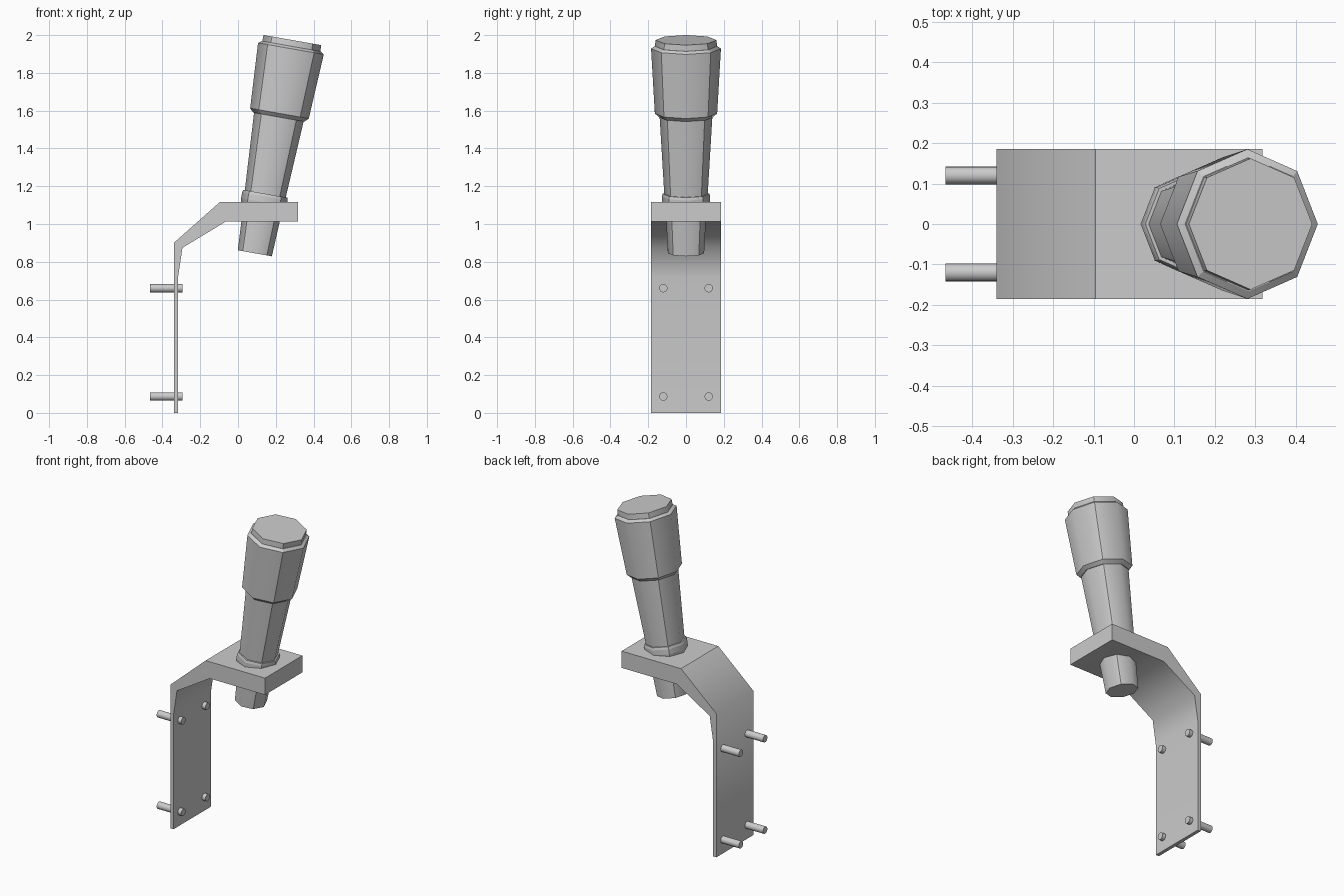
import bpy, bmesh
from math import cos, sin, pi, radians
from mathutils import Matrix

if "Cube" in bpy.data.objects:
    bpy.data.objects.remove(bpy.data.objects["Cube"])

AXIS = Matrix.Translation((0.089, 0, 0.845)) @ Matrix.Rotation(radians(10), 4, 'Y')


def finish(name, bm, matrix=Matrix()):
    bmesh.ops.recalc_face_normals(bm, faces=bm.faces)
    for f in bm.faces:
        f.smooth = True
    bm.transform(matrix)
    me = bpy.data.meshes.new(name)
    bm.to_mesh(me)
    bm.free()
    ob = bpy.data.objects.new(name, me)
    bpy.context.collection.objects.link(ob)
    return ob


def octagon_part(name, profile):
    """Eight-sided turned part from (height, radius) rings; diagonal edges are hard."""
    bm = bmesh.new()
    rings = [[bm.verts.new((0.955 * r * cos(i * pi / 4), r * sin(i * pi / 4), t))
              for i in range(8)] for t, r in profile]
    for a, b in zip(rings, rings[1:]):
        for i in range(8):
            j = (i + 1) % 8
            bm.faces.new((a[i], a[j], b[j], b[i]))
    bm.faces.new(rings[0])
    bm.faces.new(rings[-1])
    for e in bm.edges:
        e.smooth = False
    for a, b in zip(rings, rings[1:]):
        for i in range(0, 8, 2):
            bm.edges.get((a[i], b[i])).smooth = True
    return finish(name, bm, AXIS)


# Bent wall bracket
profile = [(-0.34, 0), (-0.34, 0.9), (-0.095, 1.117), (0.317, 1.117), (0.317, 1.012),
           (-0.066, 1.012), (-0.294, 0.874), (-0.318, 0.715), (-0.318, 0)]
bm = bmesh.new()
face = bm.faces.new([bm.verts.new((x, -0.185, z)) for x, z in profile])
ext = bmesh.ops.extrude_face_region(bm, geom=[face])
bmesh.ops.translate(bm, vec=(0, 0.37, 0),
                    verts=[v for v in ext['geom'] if isinstance(v, bmesh.types.BMVert)])
bm.normal_update()
bmesh.ops.recalc_face_normals(bm, faces=bm.faces)
for e in bm.edges:
    top_crease = all(abs(v.co.x + 0.095) < 1e-4 for v in e.verts)
    e.smooth = e.calc_face_angle(0) < radians(60) and not top_crease
finish("wall_bracket", bm)

# Four mounting pins through the upright plate
for row, z in (("lower", 0.087), ("upper", 0.66)):
    for side, y in (("front", -0.12), ("back", 0.12)):
        bm = bmesh.new()
        bmesh.ops.create_cone(bm, cap_ends=True, segments=16, radius1=0.022,
                              radius2=0.022, depth=0.17)
        for e in bm.edges:
            e.smooth = e.calc_face_angle(0) < radians(40)
        finish(f"{row}_{side}_pin", bm,
               Matrix.Translation((-0.38, y, z)) @ Matrix.Rotation(pi / 2, 4, 'Y'))

# Tilted torch, from the tail up
octagon_part("torch_tail", [(0, 0.096), (0.25, 0.109)])
octagon_part("torch_collar", [(0.24, 0.121), (0.275, 0.128), (0.305, 0.128), (0.32, 0.124)])
octagon_part("torch_grip", [(0.25, 0.111), (0.74, 0.14)])
octagon_part("torch_head", [(0.732, 0.144), (0.752, 0.165), (1.10, 0.185), (1.113, 0.166)])
octagon_part("torch_cap", [(1.105, 0.164), (1.146, 0.162)])
